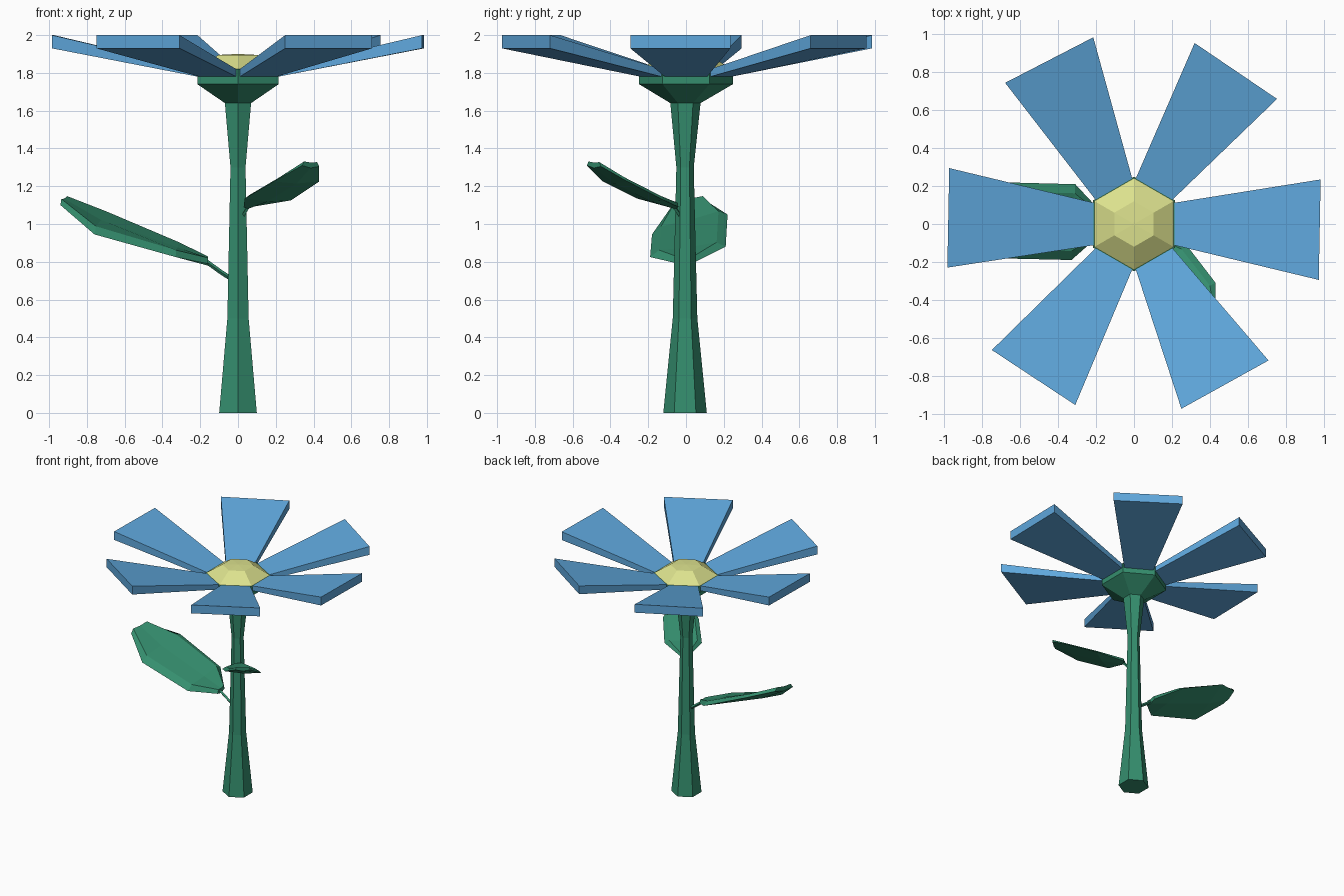
import bpy, bmesh, math
from mathutils import Vector

if "Cube" in bpy.data.objects:
    bpy.data.objects.remove(bpy.data.objects["Cube"])


def material(name, color):
    m = bpy.data.materials.new(name)
    m.diffuse_color = (*color, 1)
    m.use_nodes = True
    m.node_tree.nodes["Principled BSDF"].inputs["Base Color"].default_value = m.diffuse_color
    return m


GREEN = material("green", (0.035, 0.27, 0.155))
BLUE = material("blue", (0.115, 0.39, 0.72))
YELLOW = material("yellow", (0.72, 0.76, 0.27))


def loft(name, rings, mat):
    """Skin a list of equal-length point rings and cap both ends."""
    bm = bmesh.new()
    loops = [[bm.verts.new(p) for p in ring] for ring in rings]
    n = len(loops[0])
    for a, b in zip(loops, loops[1:]):
        for i in range(n):
            j = (i + 1) % n
            bm.faces.new((a[i], a[j], b[j], b[i]))
    bm.faces.new(loops[0])
    bm.faces.new(loops[-1])
    bmesh.ops.recalc_face_normals(bm, faces=bm.faces)
    mesh = bpy.data.meshes.new(name)
    bm.to_mesh(mesh)
    bm.free()
    mesh.materials.append(mat)
    ob = bpy.data.objects.new(name, mesh)
    bpy.context.collection.objects.link(ob)
    return ob


def hexagon(r, z, y=0):
    return [(r * math.cos(math.radians(30 + 60 * i)),
             y + r * math.sin(math.radians(30 + 60 * i)), z) for i in range(6)]


# Stem flaring into the flower base
stem = [(0.115, 0, -0.005), (0.065, 0.5, -0.005), (0.046, 1.3, -0.005),
        (0.08, 1.64, -0.003), (0.248, 1.74, 0), (0.248, 1.82, 0)]
loft("stem", [hexagon(r, z, y) for r, z, y in stem], GREEN)

# Faceted flower centre
loft("flower_centre", [hexagon(0.25, 1.815), hexagon(0.12, 1.895),
                       hexagon(0.01, 1.9)], YELLOW)

# Petals: outer corners of each, running counter-clockwise from +x
tips = [((0.975, -0.295), (0.985, 0.235)), ((0.755, 0.66), (0.32, 0.955)),
        ((-0.215, 0.985), (-0.68, 0.745)), ((-0.975, 0.295), (-0.985, -0.23)),
        ((-0.75, -0.665), (-0.31, -0.955)), ((0.25, -0.975), (0.71, -0.72))]
for k, (p, q) in enumerate(tips):
    c, s = math.cos(math.radians(60 * k)), math.sin(math.radians(60 * k))
    a, b = [(0.213 * c - t * s, 0.213 * s + t * c) for t in (-0.112, 0.112)]
    loft(f"petal_{k + 1}",
         [[(*a, 1.78), (*b, 1.78), (*b, 1.82), (*a, 1.82)],
          [(*p, 1.93), (*q, 1.93), (*q, 2.0), (*p, 2.0)]], BLUE)


def leaf(name, left, right, thick):
    """Leaf blade from two edge lines, with a raised top and keeled underside."""
    rings = []
    for a, b in zip(left, right):
        a, b = Vector(a), Vector(b)
        up = Vector((0, 0, thick))
        rings.append([a, a.lerp(b, 0.12) + up, a.lerp(b, 0.5) + up * 0.8,
                      a.lerp(b, 0.88) + up, b, a.lerp(b, 0.5) - up * 0.5])
    loft(name, rings, GREEN)


def stalk(name, points, r):
    d = (Vector(points[-1]) - Vector(points[0])).normalized()
    u = d.cross(Vector((0, 0, 1))).normalized()
    v = d.cross(u)
    loft(name, [[Vector(p) + r * w for w in (u, v, -u, -v)] for p in points], GREEN)


# Large leaf on the left
leaf("large_leaf",
     [(-0.16, -0.04, 0.79), (-0.33, -0.19, 0.825), (-0.76, -0.18, 0.945), (-0.94, -0.07, 1.10)],
     [(-0.16, 0.05, 0.80), (-0.31, 0.21, 0.88), (-0.69, 0.22, 1.05), (-0.90, 0.11, 1.12)], 0.03)
stalk("large_leaf_stalk", [(-0.02, 0, 0.70), (-0.09, 0, 0.745), (-0.18, 0, 0.81)], 0.012)

# Small leaf at the front right
leaf("small_leaf",
     [(0.03, -0.07, 1.09), (0.035, -0.26, 1.135), (0.19, -0.44, 1.225), (0.34, -0.525, 1.31)],
     [(0.07, -0.04, 1.09), (0.28, -0.115, 1.125), (0.43, -0.31, 1.225), (0.43, -0.45, 1.305)], 0.022)
stalk("small_leaf_stalk", [(0.01, -0.01, 1.02), (0.03, -0.035, 1.05), (0.06, -0.07, 1.10)], 0.01)
